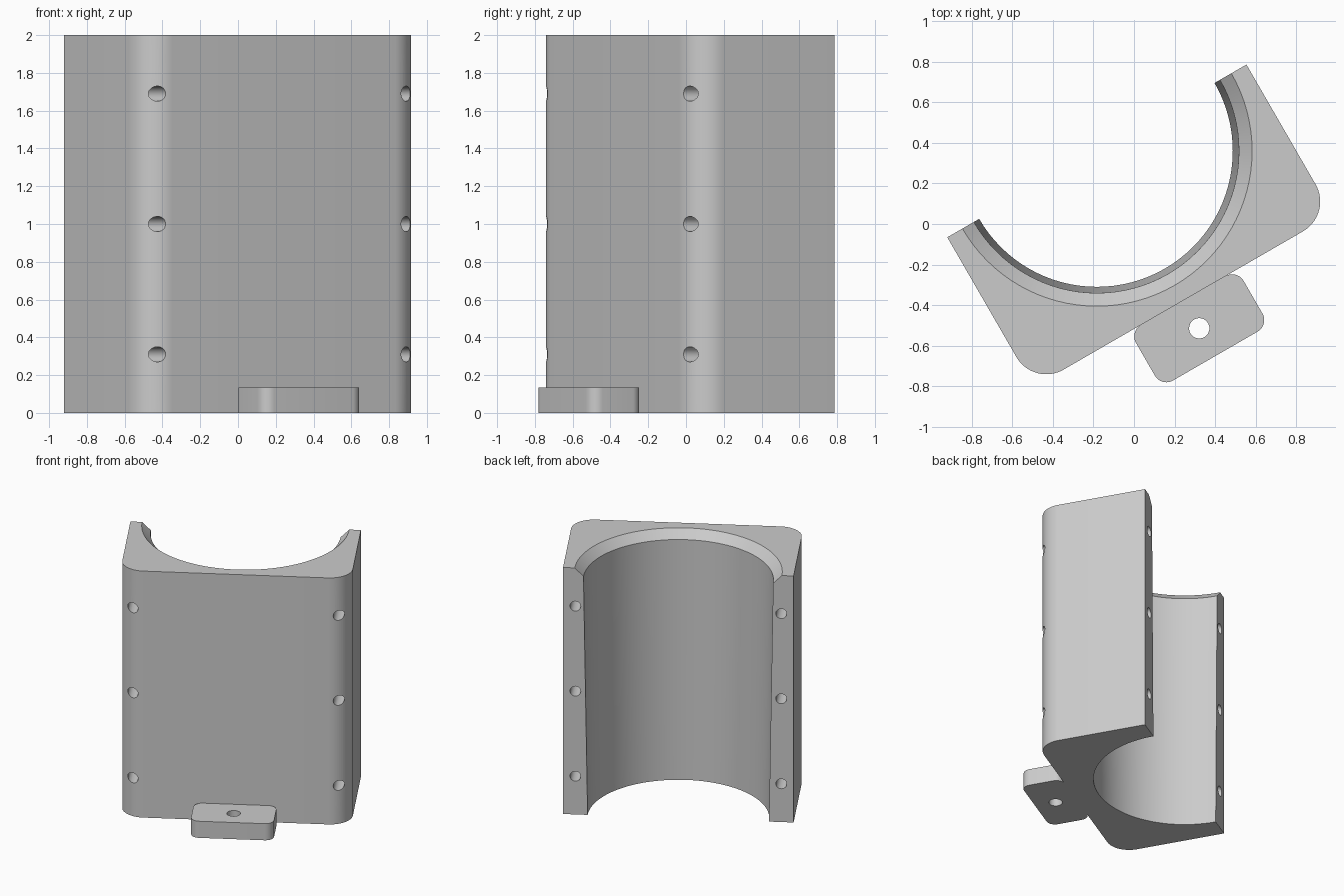
import bpy, bmesh, math
from mathutils import Matrix

cube = bpy.data.objects.get("Cube")
if cube:
    bpy.data.objects.remove(cube, do_unlink=True)

HALF, HEIGHT, CORNER = 0.851, 2.0, 0.17
# The part is turned 30 degrees about the axis of its bore
PLACE = Matrix.Translation((-0.183, 0.36, 0)) @ Matrix.Rotation(math.radians(30), 4, 'Z')

grey = bpy.data.materials.new("light_grey")
grey.use_nodes = True
grey.diffuse_color = (0.6, 0.6, 0.6, 1)
grey.node_tree.nodes["Principled BSDF"].inputs["Base Color"].default_value = (0.6, 0.6, 0.6, 1)


def make_object(name, bm):
    bmesh.ops.recalc_face_normals(bm, faces=bm.faces)
    mesh = bpy.data.meshes.new(name)
    bm.to_mesh(mesh)
    bm.free()
    mesh.materials.append(grey)
    obj = bpy.data.objects.new(name, mesh)
    obj.matrix_world = PLACE
    bpy.context.collection.objects.link(obj)
    return obj


def arc(cx, cy, r, start, steps=16):
    """Quarter arc, counter-clockwise from the start angle."""
    angles = [math.radians(start + 90 * i / steps) for i in range(steps + 1)]
    return [(cx + r * math.cos(a), cy + r * math.sin(a)) for a in angles]


def prism(name, outline, height):
    bm = bmesh.new()
    base = bm.faces.new([bm.verts.new((x, y, 0)) for x, y in outline])
    top = bmesh.ops.extrude_face_region(bm, geom=[base])
    verts = [g for g in top["geom"] if isinstance(g, bmesh.types.BMVert)]
    bmesh.ops.translate(bm, verts=verts, vec=(0, 0, height))
    return make_object(name, bm)


def revolve(name, profile, segments=96):
    """Closed solid from (radius, z) rings."""
    bm = bmesh.new()
    rings = []
    for r, z in profile:
        rings.append([bm.verts.new((r * math.cos(2 * math.pi * i / segments),
                                    r * math.sin(2 * math.pi * i / segments), z))
                      for i in range(segments)])
    for low, high in zip(rings, rings[1:]):
        for i in range(segments):
            j = (i + 1) % segments
            bm.faces.new((low[i], low[j], high[j], high[i]))
    bm.faces.new(rings[0])
    bm.faces.new(rings[-1])
    return make_object(name, bm)


def rod(name, radius, length, matrix):
    bm = bmesh.new()
    bmesh.ops.create_cone(bm, cap_ends=True, segments=32, radius1=radius,
                          radius2=radius, depth=length, matrix=matrix)
    return make_object(name, bm)


def cut(target, cutter):
    mod = target.modifiers.new("cut", 'BOOLEAN')
    mod.operation, mod.solver, mod.object = 'DIFFERENCE', 'EXACT', cutter
    bpy.context.view_layer.update()
    bpy.context.view_layer.objects.active = target
    bpy.ops.object.modifier_apply(modifier=mod.name)
    bpy.data.objects.remove(cutter, do_unlink=True)


def smooth(obj):
    bpy.ops.object.select_all(action='DESELECT')
    obj.select_set(True)
    bpy.context.view_layer.objects.active = obj
    bpy.ops.object.shade_smooth_by_angle(angle=math.radians(25))


# Half block with two rounded front corners
inner = HALF - CORNER
outline = [(HALF, 0), (-HALF, 0)]
outline += arc(-inner, -inner, CORNER, 180) + arc(inner, -inner, CORNER, 270)
body = prism("mould_half", outline, HEIGHT)

# Tapered bore with a chamfered mouth
cut(body, revolve("bore_cutter", [(0.668, -0.1), (0.7, 1.935), (0.765, 2.0), (0.865, 2.1)]))

# Bolt holes running front to back near both sides
for side in (-1, 1):
    for z in (0.31, 1.0, 1.69):
        turn = Matrix.Translation((side * 0.76, -0.45, z)) @ Matrix.Rotation(math.pi / 2, 4, 'X')
        cut(body, rod("bolt_cutter", 0.04, 1.4, turn))
smooth(body)

# Foot tab with rounded corners and a screw hole
TAB_X, TAB_Y, TAB_R, TAB_MID = 0.306, 0.158, 0.065, -1.009
tx, ty = TAB_X - TAB_R, TAB_Y - TAB_R
tab_outline = []
for k, (sx, sy) in enumerate(((1, 1), (-1, 1), (-1, -1), (1, -1))):
    tab_outline += arc(sx * tx, TAB_MID + sy * ty, TAB_R, 90 * k, 10)
tab = prism("foot_tab", tab_outline, 0.135)
cut(tab, rod("screw_cutter", 0.05, 1, Matrix.Translation((0, TAB_MID, 0))))
smooth(tab)
